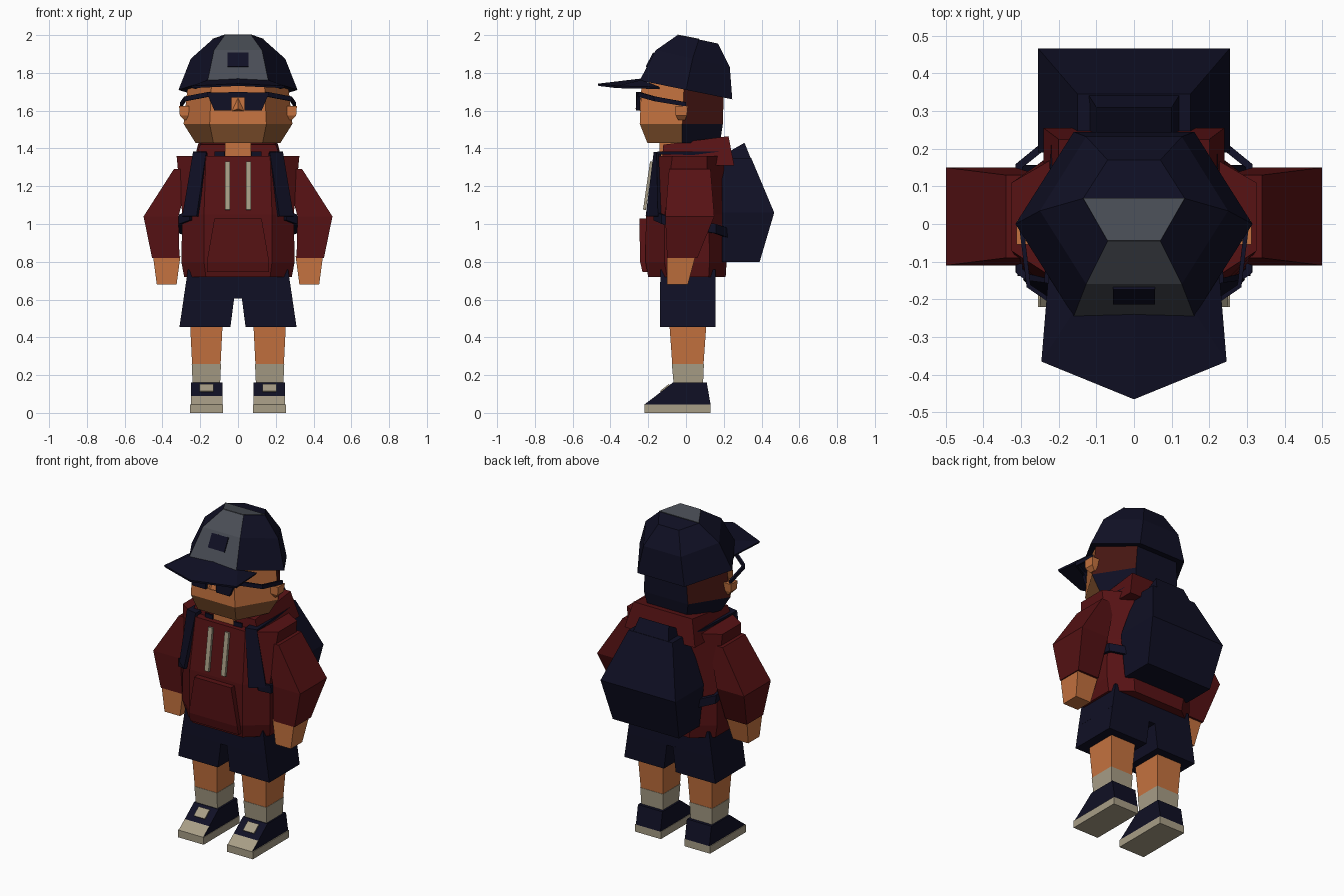
import bpy, bmesh
from mathutils import Vector

if "Cube" in bpy.data.objects:
    bpy.data.objects.remove(bpy.data.objects["Cube"])


def material(name, rgb):
    m = bpy.data.materials.new(name)
    m.use_nodes = True
    m.diffuse_color = (*rgb, 1)
    bsdf = m.node_tree.nodes["Principled BSDF"]
    bsdf.inputs["Base Color"].default_value = (*rgb, 1)
    bsdf.inputs["Roughness"].default_value = 0.9
    return m


SKIN = material("skin", (0.56, 0.17, 0.05))
STUBBLE = material("stubble", (0.27, 0.1, 0.032))
HAIR = material("brown_hair", (0.06, 0.008, 0.006))
NAVY = material("navy", (0.005, 0.005, 0.018))
RED = material("dark_red", (0.095, 0.006, 0.007))
CREAM = material("cream", (0.39, 0.34, 0.24))
GREY = material("grey", (0.066, 0.073, 0.09))


def build(name, verts, faces, mats, rule=None, mirror=False, thick=0):
    """Make a flat-shaded mesh; rule(centre, normal) gives the material index."""
    bm = bmesh.new()
    vs = [bm.verts.new(v) for v in verts]
    for f in faces:
        bm.faces.new([vs[i] for i in f])
    bmesh.ops.recalc_face_normals(bm, faces=bm.faces)
    bm.normal_update()
    if rule:
        for f in bm.faces:
            f.material_index = rule(f.calc_center_median(), f.normal)
    me = bpy.data.meshes.new(name)
    bm.to_mesh(me)
    bm.free()
    ob = bpy.data.objects.new(name, me)
    bpy.context.collection.objects.link(ob)
    for m in mats:
        me.materials.append(m)
    if thick:
        s = ob.modifiers.new("Thickness", "SOLIDIFY")
        s.thickness = thick
        s.offset = 0
    if mirror:
        ob.modifiers.new("Mirror", "MIRROR")
    return ob


def loft(name, rings, mats, rule=None, mirror=False):
    """Skin a list of equal rings and cap both ends."""
    n = len(rings[0])
    verts = [p for r in rings for p in r]
    faces = [list(range(n)), list(range(len(verts) - n, len(verts)))]
    for k in range(len(rings) - 1):
        for i in range(n):
            j = (i + 1) % n
            faces.append([k * n + i, k * n + j, (k + 1) * n + j, (k + 1) * n + i])
    return build(name, verts, faces, mats, rule, mirror)


def rect(z, x0, x1, y0, y1, zb=None):
    zb = z if zb is None else zb
    return [(x0, y0, z), (x1, y0, z), (x1, y1, zb), (x0, y1, zb)]


def hexa(xf, xs, yf, ys, yb, zf, zs, zb):
    return [(-xf, yf, zf), (xf, yf, zf), (xs, ys, zs),
            (xf, yb, zb), (-xf, yb, zb), (-xs, ys, zs)]


def octa(z, xf, xs, yf, yb):
    a, b = yf + 0.1, yb - 0.09
    return [(-xf, yf, z), (xf, yf, z), (xs, a, z), (xs, b, z),
            (xf, yb, z), (-xf, yb, z), (-xs, b, z), (-xs, a, z)]


def prism(name, profile, x0, x1, mats, rule=None, mirror=False):
    """Extrude a (y, z) profile across x."""
    return loft(name, [[(x, y, z) for y, z in profile] for x in (x0, x1)],
                mats, rule, mirror)


def ribbon(name, pairs, mat, thick=0.02, mirror=True):
    """Strip of quads through pairs of edge points."""
    verts = [p for pair in pairs for p in pair]
    faces = [[2 * i, 2 * i + 1, 2 * i + 3, 2 * i + 2] for i in range(len(pairs) - 1)]
    return build(name, verts, faces, [mat], None, mirror, thick)


# Shoes
prism("shoe_sole", [(-.22, 0), (-.22, .045), (.13, .045), (.13, 0)],
      .08, .255, [CREAM], mirror=True)
prism("shoe_upper", [(-.22, .045), (-.16, .09), (-.07, .16), (.11, .16), (.13, .045)],
      .083, .25, [NAVY, CREAM], lambda c, n: int(n.z > .3 and c.y < -.17), True)
ribbon("shoe_tongue", [((.13, -.136, .112), (.205, -.136, .112)),
                       ((.13, -.088, .15), (.205, -.088, .15))], CREAM, .008)

# Legs and shorts
loft("sock", [rect(.15, .095, .24, -.065, .09), rect(.26, .09, .245, -.075, .095)],
     [CREAM], mirror=True)
loft("leg", [rect(.26, .092, .243, -.073, .093), rect(.5, .08, .255, -.09, .11)],
     [SKIN], mirror=True)
loft("shorts_leg", [rect(.455, .04, .31, -.138, .157), rect(.61, .02, .287, -.138, .157)],
     [NAVY], mirror=True)
loft("shorts_hip", [rect(.605, -.288, .288, -.138, .157),
                    rect(.76, -.265, .265, -.135, .155)], [NAVY])

# Hoodie
loft("hoodie_body", [octa(.72, .17, .285, -.2, .21), octa(.8, .18, .3, -.215, .215),
                     octa(1.05, .18, .295, -.212, .21), octa(1.36, .17, .325, -.172, .2)],
     [RED])
loft("hoodie_pocket", [rect(.745, -.165, .165, -.23, -.18),
                       rect(.8, -.165, .165, -.243, -.18),
                       rect(1.03, -.125, .125, -.247, -.18)], [RED])
loft("hood", [rect(1.31, -.24, .24, -.13, .255),
              rect(1.42, -.2, .2, -.12, .225, 1.465)], [RED])
loft("neck", [rect(1.355, -.068, .068, -.14, 0), rect(1.46, -.068, .068, -.14, 0)], [SKIN])
ribbon("shirt_collar", [((.07, -.142, 1.36), (.07, -.142, 1.385)),
                        ((.125, -.138, 1.36), (.125, -.138, 1.385))], NAVY, .009)
ribbon("drawstring", [((.042, -.22, 1.075), (.07, -.22, 1.075)),
                      ((.042, -.183, 1.33), (.07, -.183, 1.33))], CREAM, .015)

# Arms and hands
loft("sleeve", [rect(.82, .31, .455, -.1, .06), rect(1.04, .315, .5, -.11, .15),
                rect(1.29, .25, .34, -.09, .13)], [RED], mirror=True)
loft("hand", [rect(.68, .325, .43, -.1, .01), rect(.83, .305, .45, -.1, .05)],
     [SKIN], mirror=True)

# Backpack
loft("backpack", [rect(.8, -.225, .225, .19, .39), rect(1.06, -.255, .255, .19, .467),
                  rect(1.35, -.15, .15, .19, .345)], [NAVY])
loft("backpack_top", [rect(1.33, -.125, .125, .23, .35),
                      rect(1.39, -.1, .1, .24, .31, 1.43)], [NAVY])
ribbon("shoulder_strap", [((.15, .21, 1.375), (.22, .21, 1.375)),
                          ((.165, -.165, 1.375), (.235, -.15, 1.375)),
                          ((.215, -.205, 1.04), (.29, -.14, 1.04))], NAVY)
ribbon("lower_strap", [((.25, -.165, 1.02), (.25, -.165, 1.07)),
                       ((.305, -.125, 1.0), (.305, -.125, 1.05)),
                       ((.305, .155, .95), (.305, .155, 1.0)),
                       ((.2, .24, .92), (.2, .24, .97))], NAVY)


# Head: face in front, side hair behind the ears, dark hair at the nape
def head_colour(c, n):
    front = c.y < -.02
    if c.z < 1.53:
        return 1 if front else 3
    if front:
        return 0
    return 3 if abs(n.x) < .3 else 2


loft("head", [hexa(.13, .225, -.205, -.02, .18, 1.43, 1.43, 1.43),
              hexa(.15, .288, -.245, -.02, .195, 1.53, 1.53, 1.53),
              hexa(.14, .265, -.235, -.01, .2, 1.75, 1.74, 1.7)],
     [SKIN, STUBBLE, HAIR, NAVY], head_colour)
build("nose", [(-.04, -.235, 1.595), (.04, -.235, 1.595), (0, -.235, 1.675), (0, -.268, 1.61)],
      [(0, 1, 2), (0, 1, 3), (1, 2, 3), (2, 0, 3)], [SKIN])
loft("ear", [rect(1.55, .265, .285, -.04, -.005), rect(1.575, .26, .308, -.055, .005),
             rect(1.625, .26, .312, -.055, .01)], [SKIN], mirror=True)

# Glasses
ribbon("lens", [((.035, -.255, 1.6), (.035, -.255, 1.695)),
                ((.125, -.255, 1.6), (.165, -.25, 1.695))], NAVY)
ribbon("glasses_bridge", [((-.05, -.255, 1.67), (-.05, -.255, 1.7)),
                          ((.05, -.255, 1.67), (.05, -.255, 1.7))], NAVY, mirror=False)
ribbon("temple_arm", [((.15, -.253, 1.675), (.15, -.253, 1.7)),
                      ((.28, -.165, 1.65), (.28, -.165, 1.675)),
                      ((.3, 0, 1.622), (.3, 0, 1.645))], NAVY, .012)

# Cap: tilted six-sided dome with a grey front panel
loft("cap_crown", [hexa(.16, .315, -.245, 0, .245, 1.76, 1.71, 1.66),
                   hexa(.127, .25, -.16, .035, .232, 1.92, 1.875, 1.83),
                   hexa(.07, .135, -.045, .068, .17, 2.0, 1.977, 1.955)],
     [NAVY, GREY],
     lambda c, n: int(c.y < -.05 and abs(n.x) < .2 and n.z > 0))
ribbon("cap_top_panel", [((-.07, -.045, 2.0), (.07, -.045, 2.0)),
                         ((-.135, .068, 1.978), (.135, .068, 1.978))], GREY, .006, False)
ribbon("cap_patch", [((-.056, -.21, 1.831), (.056, -.21, 1.831)),
                     ((-.056, -.17, 1.906), (.056, -.17, 1.906))], NAVY, .009, False)
build("cap_brim", [(0, -.23, 1.765), (.16, -.235, 1.757), (.225, -.14, 1.72),
                   (.245, -.365, 1.725), (0, -.465, 1.737)],
      [(0, 1, 3, 4), (1, 2, 3)], [NAVY], mirror=True, thick=.012)
